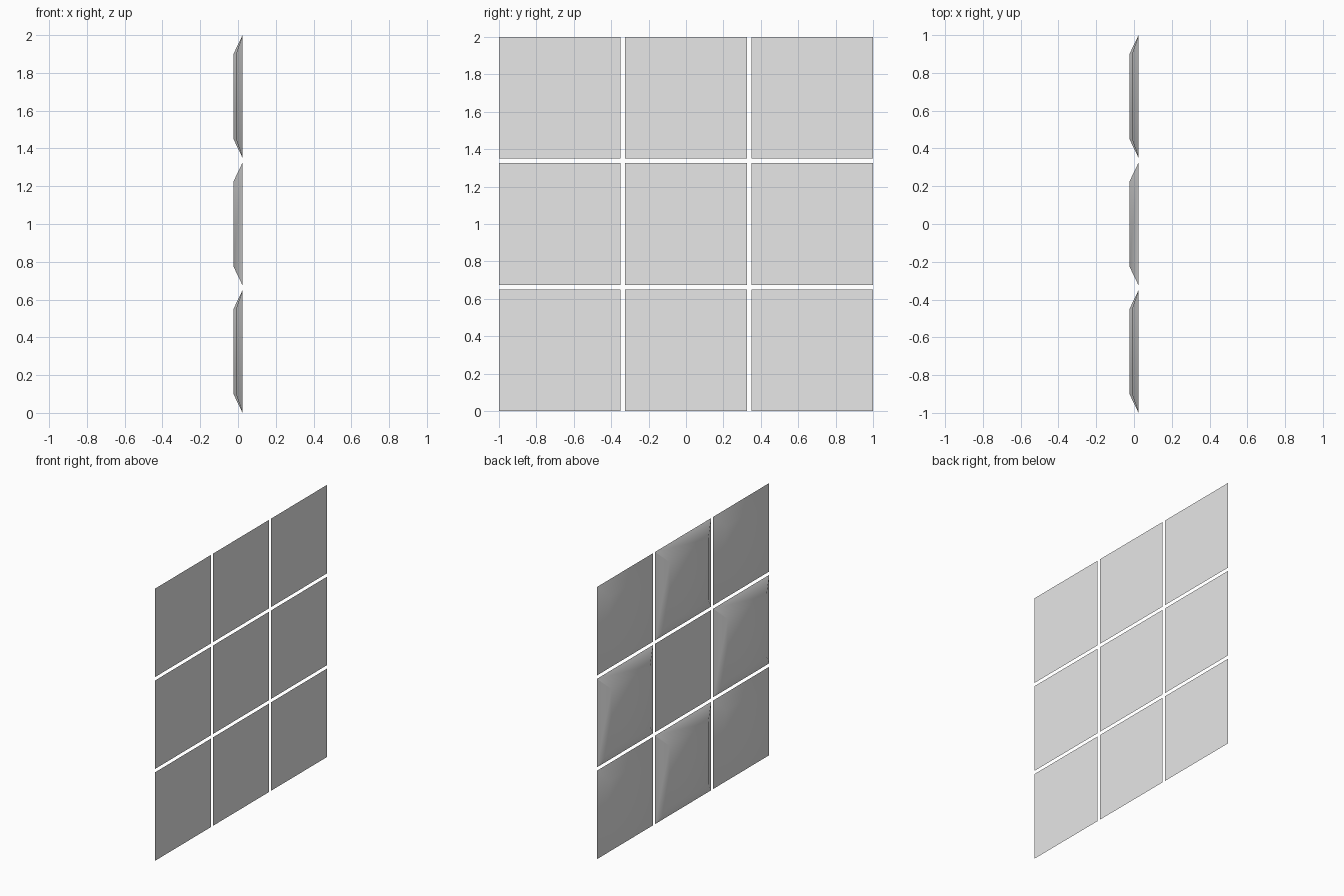
import bpy
import bmesh
import math

cube = bpy.data.objects.get("Cube")
if cube:
    bpy.data.objects.remove(cube, do_unlink=True)

# Single plain grey
grey = bpy.data.materials.new("light_grey")
grey.use_nodes = True
colour = (0.8, 0.8, 0.8, 1)
grey.diffuse_color = colour
grey.node_tree.nodes["Principled BSDF"].inputs["Base Color"].default_value = colour

SIZE, PITCH = 0.65, 0.675     # tile side and spacing
BACK_X, BEVEL = 0.024, 0.1    # flat side and width of the sloped border


def make_tile(name, y, z, depth):
    """Square tile, flat towards +x, with a sloped border rising towards -x."""
    bm = bmesh.new()
    loops = []
    for x, half in ((BACK_X, SIZE / 2), (BACK_X - depth, SIZE / 2 - BEVEL)):
        loops.append([bm.verts.new((x, y + sy * half, z + sz * half))
                      for sy, sz in ((-1, -1), (1, -1), (1, 1), (-1, 1))])
    base, top = loops
    bm.faces.new(base)
    bm.faces.new(top)
    for i in range(4):
        j = (i + 1) % 4
        bm.faces.new((base[i], base[j], top[j], top[i]))
    bmesh.ops.recalc_face_normals(bm, faces=bm.faces)
    mesh = bpy.data.meshes.new(name)
    bm.to_mesh(mesh)
    bm.free()
    mesh.materials.append(grey)
    tile = bpy.data.objects.new(name, mesh)
    bpy.context.collection.objects.link(tile)
    bpy.ops.object.select_all(action="DESELECT")
    tile.select_set(True)
    bpy.context.view_layer.objects.active = tile
    bpy.ops.object.shade_smooth_by_angle(angle=math.radians(35))


# Middle tile nearly flat, side tiles deepest, corner tiles shallower
depth_by_kind = {"middle": 0.003, "side": 0.048, "corner": 0.034}
rows = ("bottom", "centre", "top")
columns = ("front", "mid", "back")
for r, row in enumerate(rows):
    for c, column in enumerate(columns):
        kind = ("middle", "side", "corner")[abs(r - 1) + abs(c - 1)]
        make_tile(f"{row}_{column}_{kind}_tile",
                  (c - 1) * PITCH, 1 + (r - 1) * PITCH, depth_by_kind[kind])
